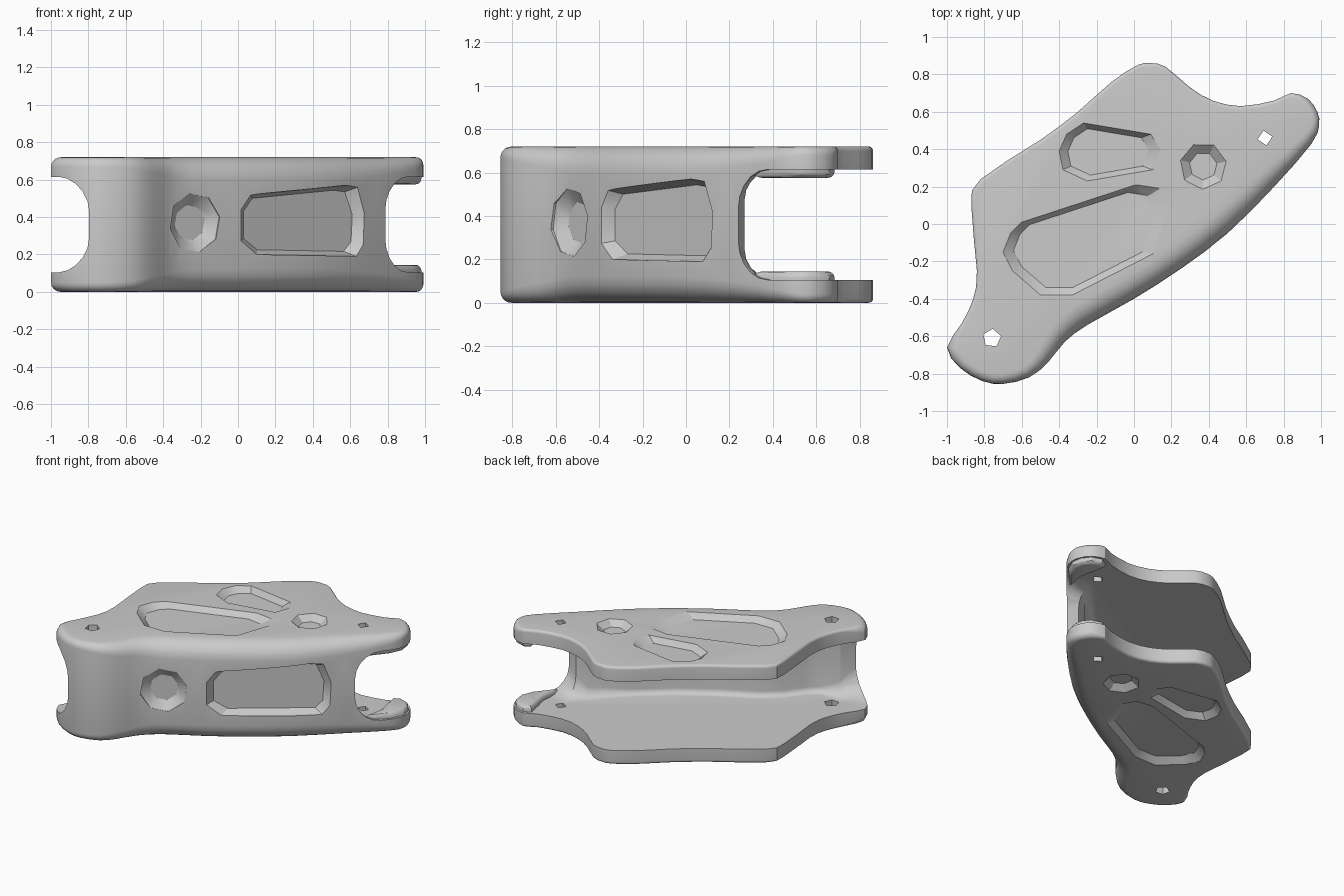
import bpy, bmesh, math
from mathutils import Vector, Matrix

if "Cube" in bpy.data.objects:
    bpy.data.objects.remove(bpy.data.objects["Cube"])

H = 0.72


def loft(bm, rings, matrix=Matrix()):
    """Skin a stack of equal-length rings and cap both ends."""
    rows = [[bm.verts.new(matrix @ Vector(p)) for p in r] for r in rings]
    n = len(rows[0])
    for a, b in zip(rows, rows[1:]):
        for i in range(n):
            j = (i + 1) % n
            bm.faces.new((a[i], a[j], b[j], b[i]))
    bm.faces.new(rows[0][::-1])
    bm.faces.new(rows[-1])


def finish(bm, name):
    bmesh.ops.recalc_face_normals(bm, faces=bm.faces[:])
    me = bpy.data.meshes.new(name)
    bm.to_mesh(me)
    bm.free()
    ob = bpy.data.objects.new(name, me)
    bpy.context.collection.objects.link(ob)
    return ob


def refine(outline, radii):
    """Double the points of a closed outline along a smooth curve."""
    p = [Vector((x, y, r)) for (x, y), r in zip(outline, radii)]
    out = []
    for i in range(len(p)):
        a, b, c, d = (p[(i + k) % len(p)] for k in (-1, 0, 1, 2))
        out += [b, (9 * (b + c) - a - d) / 16]
    return [(v.x, v.y) for v in out], [v.z for v in out]


def rounded_prism(bm, outline, z0, z1, radii, segs=5):
    """Prism whose top and bottom rims are rounded by a radius per point."""
    pts = [Vector(p) for p in outline]
    n = len(pts)
    miter = []
    for i in range(n):
        a = (pts[i] - pts[i - 1]).normalized()
        b = (pts[(i + 1) % n] - pts[i]).normalized()
        na, nb = Vector((a.y, -a.x)), Vector((b.y, -b.x))
        m = (na + nb).normalized()
        miter.append(m / max(0.6, m.dot(na)))
    low, high = [], []
    for k in range(segs + 1):
        t = math.pi / 2 * k / segs
        inset, rise = 1 - math.sin(t), 1 - math.cos(t)
        flat = [p - m * r * inset for p, m, r in zip(pts, miter, radii)]
        low.append([(p.x, p.y, z0 + r * rise) for p, r in zip(flat, radii)])
        high.append([(p.x, p.y, z1 - r * rise) for p, r in zip(flat, radii)])
    loft(bm, low + high[::-1])


def pocket(bm, outline, depth, matrix=Matrix(), above=0.0, taper=0.8):
    """Tapered recess sunk along local -z, with straight sides above."""
    c = sum((Vector(p) for p in outline), Vector((0, 0))) / len(outline)
    ins = [c + (Vector(p) - c) * taper for p in outline]
    rings = [[(p[0], p[1], 0) for p in outline], [(p.x, p.y, -depth) for p in ins]]
    if above:
        rings.insert(0, [(p[0], p[1], above) for p in outline])
    loft(bm, rings, matrix)


def ngon(x, y, r, n, turn=0.2):
    return [(x + r * math.cos(turn + 2 * math.pi * i / n),
             y + r * math.sin(turn + 2 * math.pi * i / n)) for i in range(n)]


def cut(ob, cutter):
    m = ob.modifiers.new("cut", 'BOOLEAN')
    m.operation, m.solver, m.object = 'DIFFERENCE', 'EXACT', cutter
    bpy.context.view_layer.objects.active = ob
    bpy.ops.object.modifier_apply(modifier=m.name)
    bpy.data.objects.remove(cutter)


# channel body: one rounded block with the plate outline
outline = [(-1, -.66), (-.93, -.77), (-.81, -.84), (-.7, -.855), (-.56, -.82), (-.46, -.74),
           (-.37, -.63), (-.25, -.54), (0, -.4), (.25, -.24), (.5, -.05), (.75, .2),
           (.95, .43), (.99, .53), (.98, .6), (.93, .67), (.84, .7), (.75, .66), (.57, .63),
           (.42, .66), (.3, .73), (.17, .84), (.09, .86), (.02, .85), (-.12, .76),
           (-.3, .6), (-.5, .45), (-.82, .24), (-.87, .1), (-.84, -.25), (-.86, -.4), (-.92, -.53)]
radii = [.05] * 4 + [.06, .08, .1] + [.12] * 4 + [.1, .06] + [.04] * 3 + [.02] * 16
outline, radii = refine(outline, radii)
bm = bmesh.new()
rounded_prism(bm, outline, 0, H, radii)
body = finish(bm, "channel_body")

# hollow between the plates, leaving the curved wall along one side
hollow = [(-1.3, -1.1), (-.88, -1.0), (-.8, -.85), (-.73, -.755), (-.6, -.71), (-.52, -.64),
          (-.43, -.52), (-.31, -.42), (-.06, -.29), (.18, -.14), (.42, .05), (.63, .24),
          (.71, .27), (.79, .24), (.92, .1), (1.4, .3), (1.3, 1.2), (-1.3, 1.2)]
soft = [.16, .19, .19, .1] + [.04] * 7 + [.07, .14, .18, .18, .1, .03, .03]
bm = bmesh.new()
rounded_prism(bm, hollow, .105, H - .105, soft)
cut(body, finish(bm, "hollow_cutter"))

# recesses on both plates
bm = bmesh.new()
plate_pockets = [
    [(-.4, .39), (-.36, .48), (-.27, .54), (.09, .48), (.14, .4), (.1, .29), (-.25, .23), (-.38, .29)],
    [(.01, .21), (.14, .19), (.19, .1), (.1, -.16), (-.33, -.38), (-.5, -.38),
     (-.65, -.25), (-.7, -.15), (-.66, -.05), (-.6, .01)],
    ngon(.37, .31, .125, 7)]
bottom = Matrix.Scale(-1, 4, (0, 0, 1))
for shape, taper in zip(plate_pockets, (.8, .86, .6)):
    for mat in (Matrix.Translation((0, 0, H)), bottom):
        pocket(bm, shape, .04, mat, above=.05, taper=taper)

# pin holes through both plates
for hole in (ngon(-.76, -.61, .05, 5), ngon(.7, .46, .04, 4)):
    loft(bm, [[(x, y, z) for x, y in hole] for z in (-.1, H + .1)])


# recesses in the side wall
def wall_matrix(x, y, tx, ty):
    u = Vector((tx, ty, 0)).normalized()
    w = Vector((u.y, -u.x, 0))
    m = Matrix((u, Vector((0, 0, 1)), w)).transposed().to_4x4()
    m.translation = (x, y, .37)
    return m


slot = [(-.43, -.1), (-.32, -.17), (.36, -.18), (.42, -.12), (.43, .05), (.37, .19), (.28, .2), (-.36, .15), (-.43, .07)]
pocket(bm, slot, .055, wall_matrix(.35, -.145, .787, .617), above=.1, taper=.86)
pocket(bm, ngon(0, 0, .16, 8), .045, wall_matrix(-.235, -.53, .85, .52), above=.1, taper=.6)
cut(body, finish(bm, "recess_cutter"))

# thickened lips inside the tip of each plate
lip = [(.82, .31), (.94, .44), (.98, .53), (.97, .6), (.925, .66), (.85, .685), (.8, .655), (.82, .55), (.84, .46)]
lips = []
for name, z in (("lower_tip_lip", .03), ("upper_tip_lip", H - .145)):
    bm = bmesh.new()
    rounded_prism(bm, lip, z, z + .115, [.03] * len(lip), 3)
    lips.append(finish(bm, name))

for ob in [body] + lips:
    bpy.ops.object.select_all(action='DESELECT')
    ob.select_set(True)
    bpy.context.view_layer.objects.active = ob
    bpy.ops.object.shade_smooth_by_angle(angle=math.radians(30))
